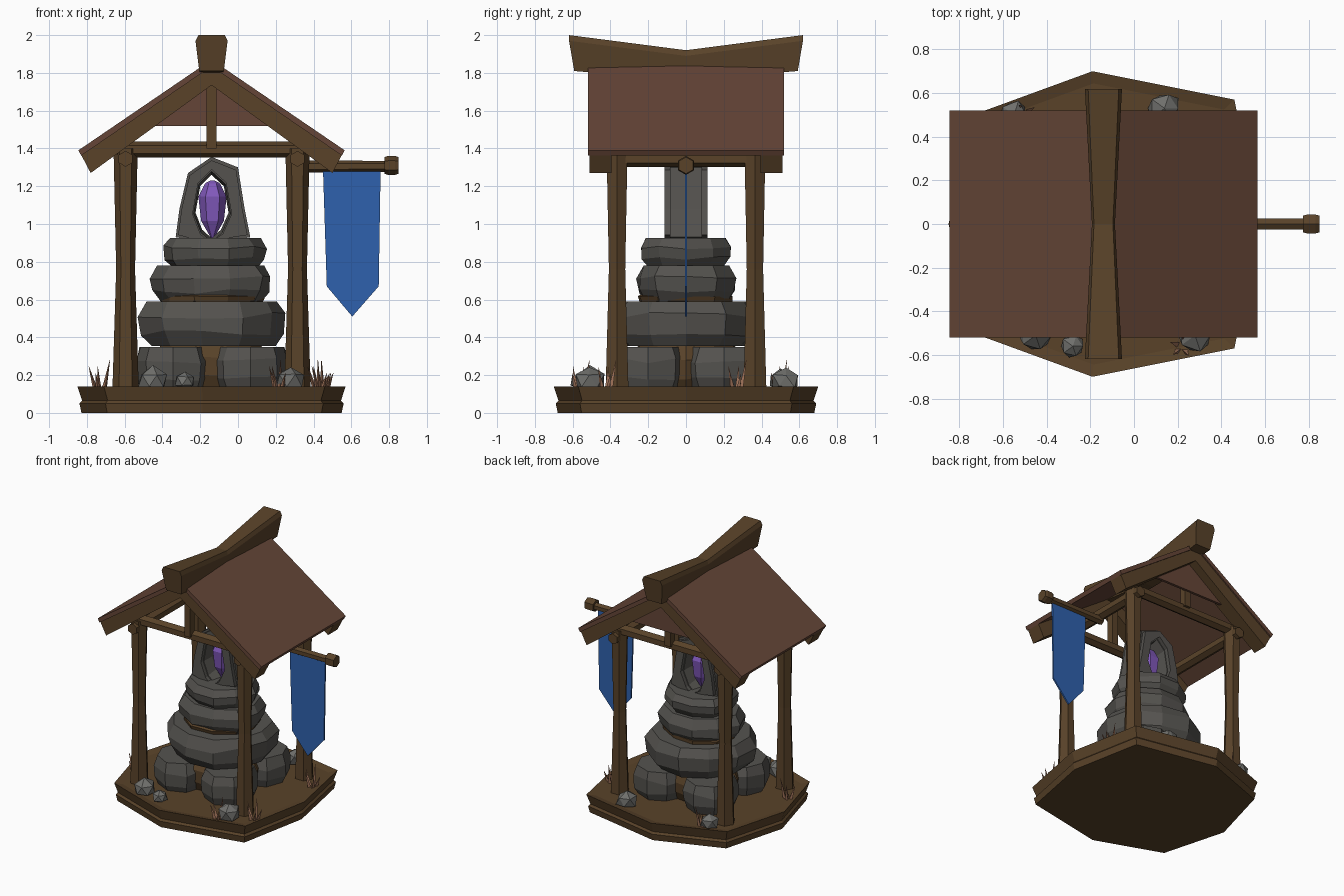
import bpy, bmesh, math, random
from mathutils import Vector

if "Cube" in bpy.data.objects:
    bpy.data.objects.remove(bpy.data.objects["Cube"])

random.seed(4)
CX = -0.14  # shrine centre line in x


def mat(name, c):
    m = bpy.data.materials.new(name)
    m.diffuse_color = (*c, 1)
    m.use_nodes = True
    m.node_tree.nodes["Principled BSDF"].inputs["Base Color"].default_value = m.diffuse_color
    return m


WOOD = mat("wood", (0.10, 0.055, 0.022))
ROOF = mat("roof", (0.13, 0.06, 0.038))
STONE = mat("stone", (0.09, 0.086, 0.078))
PEBBLE = mat("pebble", (0.16, 0.16, 0.15))
BLUE = mat("cloth", (0.028, 0.12, 0.42))
PURPLE = mat("crystal", (0.22, 0.10, 0.5))
GRASS = mat("dry_grass", (0.35, 0.17, 0.10))


def finish(name, bm, m):
    bmesh.ops.recalc_face_normals(bm, faces=bm.faces)
    me = bpy.data.meshes.new(name)
    bm.to_mesh(me)
    bm.free()
    me.materials.append(m)
    ob = bpy.data.objects.new(name, me)
    bpy.context.collection.objects.link(ob)
    return ob


def loft(name, rings, m, closed=False):
    """Skin rings of points; cap the ends, or join last to first if closed."""
    bm = bmesh.new()
    vs = [[bm.verts.new(p) for p in r] for r in rings]
    n = len(vs[0])
    pairs = list(zip(vs, vs[1:])) + ([(vs[-1], vs[0])] if closed else [])
    for a, b in pairs:
        for i in range(n):
            j = (i + 1) % n
            bm.faces.new((a[i], a[j], b[j], b[i]))
    if not closed:
        bm.faces.new(vs[0])
        bm.faces.new(vs[-1])
    return finish(name, bm, m)


def prism(name, xz, y0, y1, m):
    return loft(name, [[(x, y, z) for x, z in xz] for y in (y0, y1)], m)


def beam(name, a, b, radii, m=WOOD, n=6):
    """Faceted log from a to b; radii are (fraction, radius) pairs."""
    a, b = Vector(a), Vector(b)
    d = (b - a).normalized()
    u = d.cross(Vector((1, 0, 0)) if abs(d.z) > 0.5 else Vector((0, 0, 1))).normalized()
    v = d.cross(u)
    ang = [math.tau * (i + 0.5) / n for i in range(n)]
    return loft(name, [[a.lerp(b, t) + r * (math.cos(k) * u + math.sin(k) * v) for k in ang]
                       for t, r in radii], m)


def boulder(name, x, y, z0, z1, rx, ry, n=10, jit=0.05, m=STONE):
    """Rough flat stone with chamfered rims."""
    h = z1 - z0
    wob = [1 + random.uniform(-jit, jit * 0.4) for _ in range(n)]
    rings = []
    for t, s in ((0, 0.84), (0.28, 0.97), (0.68, 1.0), (1, 0.88)):
        ring = []
        for i in range(n):
            k = math.tau * i / n
            r = s * wob[i] * (1 + random.uniform(-jit, jit) * 0.5)
            dz = random.uniform(-0.07, 0.07) * h if 0 < t < 1 else 0
            ring.append((x + rx * r * math.cos(k), y + ry * r * math.sin(k), z0 + h * t + dz))
        rings.append(ring)
    return loft(name, rings, m)


# eight-sided platform with a groove round the rim
half = [(0.57, 0), (0.46, 0.57), (-0.19, 0.70), (-0.71, 0.51), (-0.85, 0)]
plan = half + [(x, -y) for x, y in half[-2:0:-1]]
loft("platform", [[(CX + (x - CX) * s, y * s, z) for x, y in plan]
                  for z, s in ((0, 0.97), (0.05, 0.985), (0.065, 0.965), (0.14, 1.0), (0.128, 0.92))], WOOD)

# posts, pinched at mid height
for sx in (-1, 1):
    for sy in (-1, 1):
        x, y = CX + sx * 0.455, sy * 0.365
        beam("post", (x, y, 0.12), (x, y, 1.40), ((0, 0.07), (0.5, 0.05), (1, 0.064)))
    x = CX + sx * 0.455
    beam("side_beam", (x, -0.45, 1.345), (x, 0.45, 1.345), ((0, 0.042), (1, 0.042)))

# gable frames front and back
for sy in (-1, 1):
    beam("tie_beam", (CX - 0.5, sy * 0.37, 1.395), (CX + 0.5, sy * 0.37, 1.395), ((0, 0.042), (1, 0.042)))
    beam("king_post", (CX, sy * 0.40, 1.40), (CX, sy * 0.40, 1.78), ((0, 0.036), (1, 0.036)), n=4)
    for sx in (-1, 1):
        prism("rafter", [(CX + sx * u, z) for u, z in ((0, 1.845), (0.695, 1.375), (0.64, 1.27), (0, 1.735))],
              sy * 0.395, sy * 0.51, WOOD)
prism("gable_panel", [(CX - 0.30, 1.52), (CX + 0.30, 1.52), (CX, 1.76)], 0.42, 0.44, ROOF)

# roof slopes
for sx in (-1, 1):
    prism("roof_slope", [(CX + sx * u, z) for u, z in ((0, 1.87), (0.705, 1.39), (0.69, 1.362), (0, 1.835))],
          -0.52, 0.52, ROOF)

# sagging ridge beam
rings = []
for y, w, top, bot in ((-0.61, 1, 2.0, 1.81), (0, 0.62, 1.92, 1.76), (0.61, 1, 2.0, 1.81)):
    lean = 0.97 if y else 1
    rings.append([(CX + w * u, y * (lean if z == bot else 1.015), z) for u, z in
                  ((-0.065, bot), (0.065, bot), (0.085, top - 0.03), (0.07, top), (-0.07, top), (-0.085, top - 0.03))])
loft("ridge_beam", rings, WOOD)

# banner pole with knob
beam("banner_pole", (0.30, 0, 1.305), (0.80, 0, 1.305), ((0, 0.032), (1, 0.029)))
beam("pole_knob", (0.775, 0, 1.31), (0.85, 0, 1.31), ((0, 0.044), (0.25, 0.05), (0.75, 0.05), (1, 0.044)))

# banner cloth
prism("banner", [(0.45, 1.29), (0.755, 1.29), (0.745, 0.67), (0.605, 0.51), (0.47, 0.67)], -0.006, 0.006, BLUE)

# ring of base rocks with earth between
for sx in (-1, 1):
    for sy in (-1, 1):
        boulder("base_rock", CX + sx * 0.205, sy * 0.20, 0.12, 0.35, 0.205, 0.205, 8, 0.06)
boulder("earth_fill", CX, 0, 0.125, 0.36, 0.30, 0.30, 10, 0.05, WOOD)

# stacked stones
boulder("lower_stone", CX, 0, 0.355, 0.59, 0.40, 0.38, 11)
boulder("earth_layer", CX, 0, 0.57, 0.635, 0.29, 0.26, 10, 0.05, WOOD)
boulder("middle_stone", CX + 0.005, 0, 0.59, 0.78, 0.32, 0.275, 10)
boulder("upper_stone", CX + 0.01, 0, 0.775, 0.925, 0.275, 0.255, 10)

# stone arch around the crystal
outer = [(-0.33, 0.93), (-0.31, 1.08), (-0.265, 1.27), (-0.14, 1.355), (0.0, 1.30), (0.035, 1.08), (0.065, 0.93), (-0.13, 0.90)]
inner = [(-0.19, 0.97), (-0.225, 1.06), (-0.2, 1.2), (-0.14, 1.26), (-0.075, 1.2), (-0.05, 1.06), (-0.09, 0.97), (-0.14, 0.925)]


def arch_ring(pts, y, s=1.0):
    return [(CX + (x - CX) * s, y, 1.1 + (z - 1.1) * s) for x, z in pts]


loft("crystal_arch", [arch_ring(outer, -0.085), arch_ring(inner, -0.085, 1.12), arch_ring(inner, 0),
                      arch_ring(inner, 0.085, 1.12), arch_ring(outer, 0.085), ], STONE, closed=True)
loft("arch_rim", [arch_ring(outer, -0.115, 0.93), arch_ring(inner, -0.115, 1.18), arch_ring(inner, 0.115, 1.18),
                  arch_ring(outer, 0.115, 0.93)], STONE, closed=True)

# crystal
beam("crystal", (-0.135, 0, 0.925), (-0.135, 0, 1.23), ((0, 0.008), (0.3, 0.06), (0.72, 0.075), (0.95, 0.04), (1, 0.012)), PURPLE)

# loose pebbles on the platform
for x, y, r in ((-0.45, -0.51, 0.085), (-0.28, -0.56, 0.06), (0.28, -0.51, 0.085), (-0.55, 0.50, 0.07), (0.14, 0.53, 0.08)):
    bm = bmesh.new()
    bmesh.ops.create_icosphere(bm, subdivisions=1, radius=r)
    for v in bm.verts:
        v.co *= random.uniform(0.85, 1.1)
        v.co = Vector((v.co.x + x, v.co.y + y, max(v.co.z * 0.9 + 0.17, 0.125)))
    finish("pebble", bm, PEBBLE)

# dry grass tufts
for x, y in ((-0.73, -0.22), (0.43, -0.42), (0.45, 0.27), (-0.50, 0.50), (0.22, -0.56)):
    for i in range(5):
        k = math.tau * i / 5 + x
        c, s = math.cos(k), math.sin(k)
        h = 0.08 + 0.035 * (i * 2 % 5 % 3)
        beam("grass_blade", (x + 0.025 * c, y + 0.025 * s, 0.125), (x + 0.06 * c, y + 0.05 * s, 0.13 + h),
             ((0, 0.015), (1, 0.001)), GRASS, 3)
